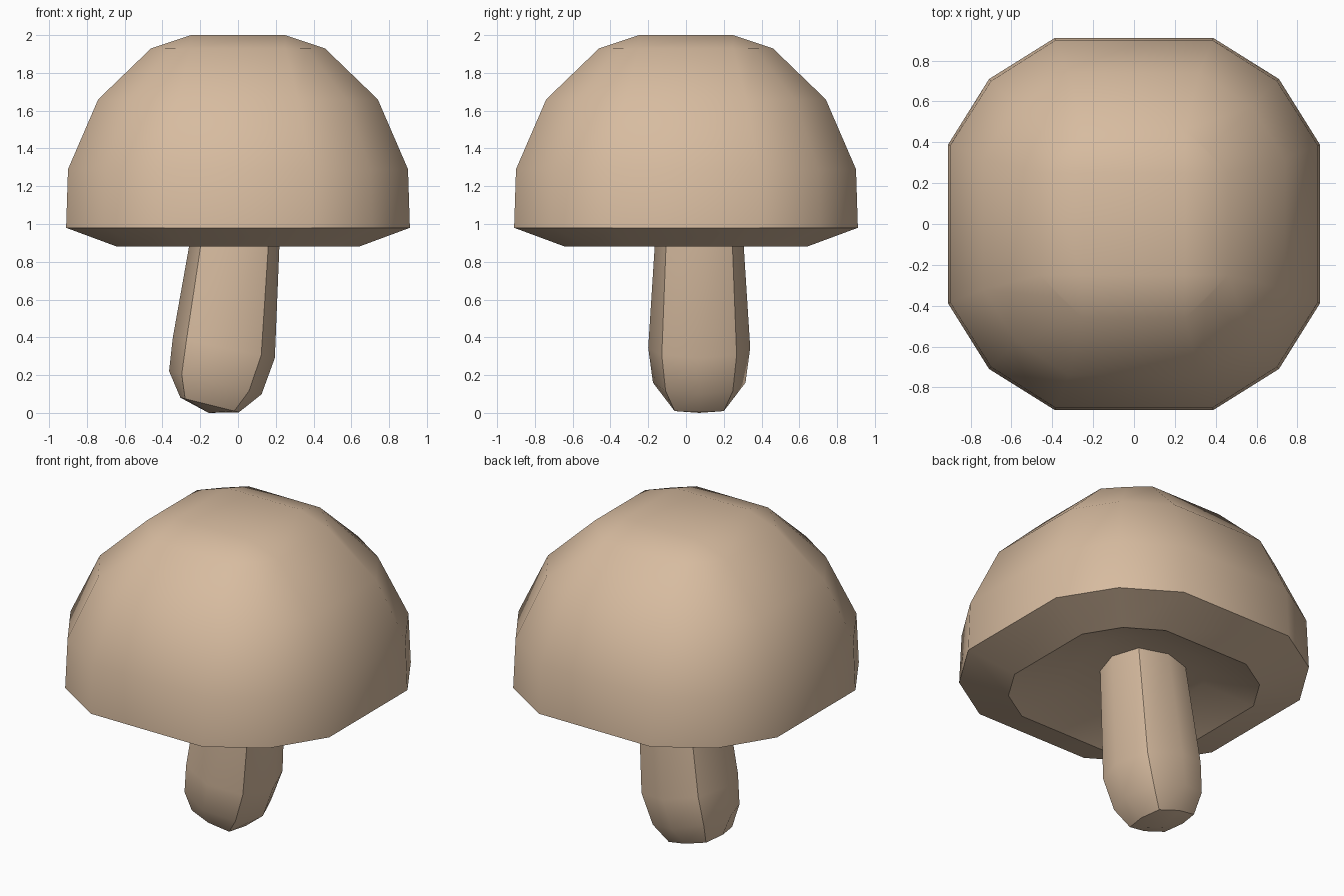
import bpy, bmesh, math
from mathutils import Vector

if "Cube" in bpy.data.objects:
    bpy.data.objects.remove(bpy.data.objects["Cube"])

tan = bpy.data.materials.new("tan")
tan.diffuse_color = (0.68, 0.50, 0.35, 1)
tan.use_nodes = True
tan.node_tree.nodes["Principled BSDF"].inputs["Base Color"].default_value = tan.diffuse_color


def quarter_turns(points):
    """Repeat the points of one side around the z axis."""
    out = []
    for k in range(4):
        c, s = round(math.cos(k * math.pi / 2)), round(math.sin(k * math.pi / 2))
        out += [(x * c - y * s, x * s + y * c) for x, y in points]
    return out


def loft(bm, rings):
    """Join equal rings of vertices with quads."""
    rows = [[bm.verts.new(p) for p in ring] for ring in rings]
    for r0, r1 in zip(rows, rows[1:]):
        n = len(r0)
        for i in range(n):
            bm.faces.new((r0[i], r0[(i + 1) % n], r1[(i + 1) % n], r1[i]))
    return rows


def finish(bm, name, angle):
    bmesh.ops.recalc_face_normals(bm, faces=bm.faces)
    mesh = bpy.data.meshes.new(name)
    bm.to_mesh(mesh)
    bm.free()
    mesh.materials.append(tan)
    ob = bpy.data.objects.new(name, mesh)
    bpy.context.collection.objects.link(ob)
    bpy.ops.object.select_all(action='DESELECT')
    ob.select_set(True)
    bpy.context.view_layer.objects.active = ob
    bpy.ops.object.shade_smooth_by_angle(angle=math.radians(angle))


# Cap: twelve-sided rounded box, (half width, side point, corner, height)
bm = bmesh.new()
profile = [(0.38, 0.16, 0.29, 0.99), (0.64, 0.30, 0.51, 0.88), (0.91, 0.39, 0.71, 0.98),
           (0.90, 0.385, 0.70, 1.29), (0.74, 0.32, 0.575, 1.66), (0.46, 0.25, 0.36, 1.93)]
rows = loft(bm, [[(x, y, z) for x, y in quarter_turns([(a, -b), (a, b), (c, c)])]
                 for a, b, c, z in profile])
bm.faces.new(rows[0])
# Flat crown: a square joined to the top ring
top = rows[-1]
sq = [bm.verts.new((x, y, 2.0)) for x, y in quarter_turns([(0.25, 0.25)])]
bm.faces.new(sq)
for k in range(4):
    i = 3 * k
    bm.faces.new((top[i], top[i + 1], sq[k], sq[k - 1]))
    bm.faces.new((top[i + 1], top[i + 2], top[(i + 3) % 12], sq[k]))
finish(bm, "cap", 40)

# Stem: eight-sided leaning rings, (centre x, centre z, radius, corner, tilt)
bm = bmesh.new()
sections = [(-0.15, 0.042, 0.155, 0.13, 0.25), (-0.12, 0.16, 0.245, 0.178, 0.25),
            (-0.075, 0.345, 0.27, 0.198, 0.2), (0.0, 1.05, 0.225, 0.17, 0.1)]
rows = loft(bm, [[(cx + x, 0.07 + y, cz - x * t) for x, y in quarter_turns([(a, 0), (c, c)])]
                 for cx, cz, a, c, t in sections])
bm.faces.new(rows[-1])
tip = bm.verts.new((-0.155, 0.07, 0.0))
for i in range(8):
    bm.faces.new((rows[0][i], rows[0][(i + 1) % 8], tip))
finish(bm, "stem", 42)
